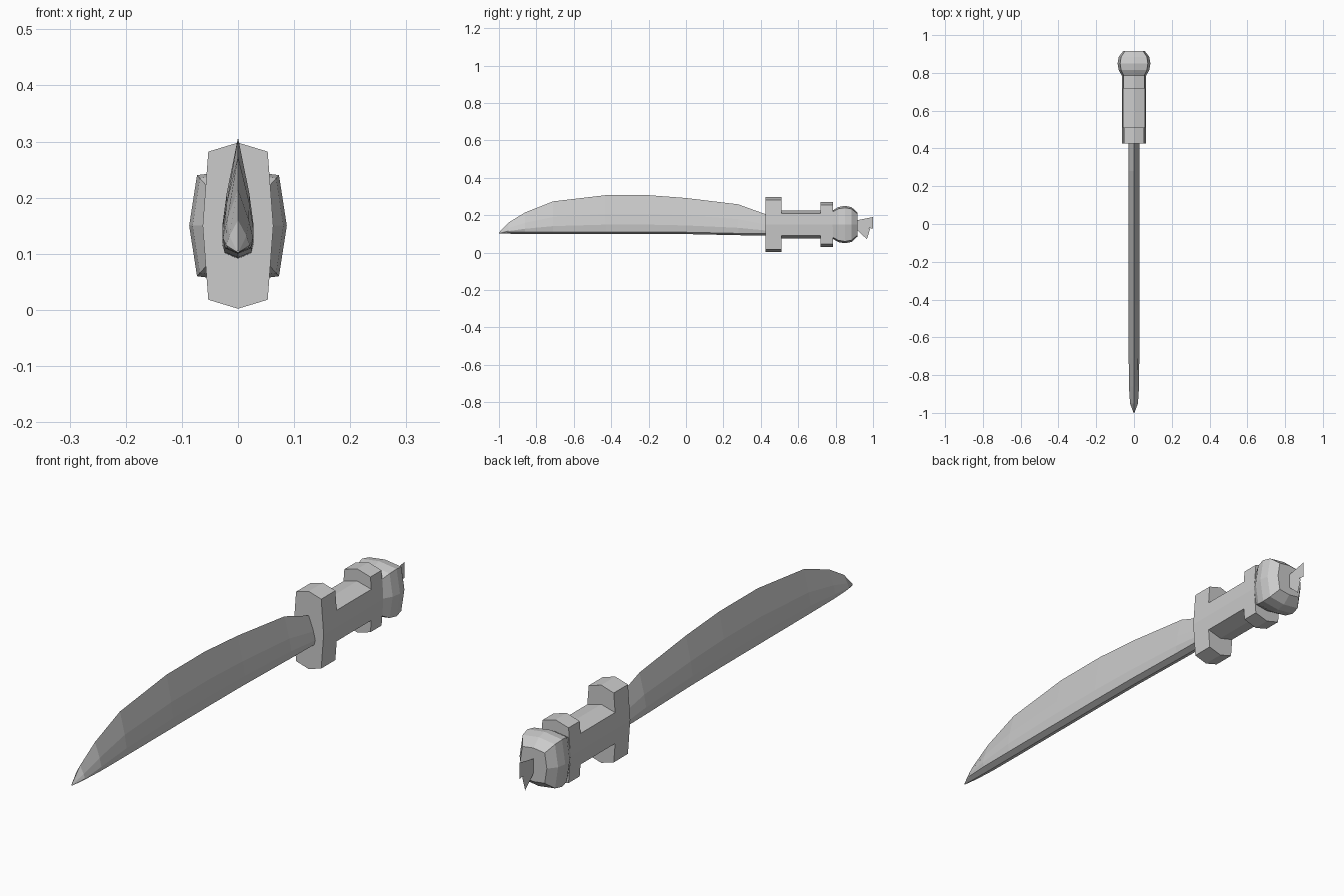
import bpy

if "Cube" in bpy.data.objects:
    bpy.data.objects.remove(bpy.data.objects["Cube"])

def make(name, verts, faces):
    mesh = bpy.data.meshes.new(name)
    mesh.from_pydata(verts, [], faces)
    mesh.update()
    obj = bpy.data.objects.new(name, mesh)
    bpy.context.collection.objects.link(obj)
    return obj

def loft(name, sections):
    """sections: (y, half profile from top to bottom), mirrored across x = 0"""
    verts, faces, n = [], [], 0
    for y, half in sections:
        ring = half + [(-x, z) for x, z in half[-2:0:-1]]
        n = len(ring)
        verts += [(x, y, z) for x, z in ring]
    for s in range(len(sections) - 1):
        for i in range(n):
            a, b = s * n + i, s * n + (i + 1) % n
            faces.append((a, a + n, b + n, b))
    faces.append(tuple(range(n)))
    faces.append(tuple(range(len(verts) - 1, len(verts) - n - 1, -1)))
    return make(name, verts, faces)

# Blade: sharp edge on top, blunt keeled spine below
def blade_section(w, t, b):
    h = t - b
    return [(0, t), (w * 0.72, b + h * 0.52), (w, b + h * 0.24),
            (w * 0.85, b + min(0.01, h * 0.15)), (0, b)]

stations = [(-1.0, 0.002, 0.107, 0.102), (-0.95, 0.021, 0.16, 0.101),
            (-0.86, 0.027, 0.215, 0.1), (-0.71, 0.028, 0.274, 0.1),
            (-0.43, 0.028, 0.307, 0.1), (-0.2, 0.028, 0.307, 0.1),
            (0.0, 0.028, 0.292, 0.099), (0.28, 0.028, 0.258, 0.093),
            (0.44, 0.028, 0.2, 0.091)]
loft("blade", [(y, blade_section(w, t, b)) for y, w, t, b in stations])

# Hilt: guard, grip and collar share the same side faces
def hilt_section(h):
    k = h - 0.016
    x = 0.063 - 0.01 * k / 0.131
    return [(0, 0.15 + h), (x, 0.15 + k), (0.063, 0.15), (x, 0.15 - k), (0, 0.15 - h)]

steps = [(0.425, 0.148), (0.51, 0.148), (0.51, 0.075), (0.718, 0.075),
         (0.718, 0.121), (0.785, 0.121)]
loft("hilt", [(y, hilt_section(h)) for y, h in steps])

# Pommel: rounded cap
def pommel_section(w, h):
    return [(0, 0.15 + h), (w * 0.84, 0.15 + h * 0.9), (w, 0.15),
            (w * 0.84, 0.15 - h * 0.9), (0, 0.15 - h)]

caps = [(0.783, 0.063, 0.075), (0.815, 0.081, 0.094), (0.85, 0.087, 0.1),
        (0.885, 0.081, 0.093), (0.917, 0.056, 0.064)]
loft("pommel", [(y, pommel_section(w, h)) for y, w, h in caps])

# Tassel: two flat ribbon tails
make("tassel_upper", [(0, 0.91, 0.172), (0, 0.91, 0.142), (0, 1.0, 0.128), (0, 1.0, 0.19)],
     [(0, 1, 2, 3)])
make("tassel_lower", [(0, 0.91, 0.155), (0, 0.91, 0.125), (0, 0.967, 0.072), (0, 0.985, 0.128)],
     [(0, 1, 2, 3)])
